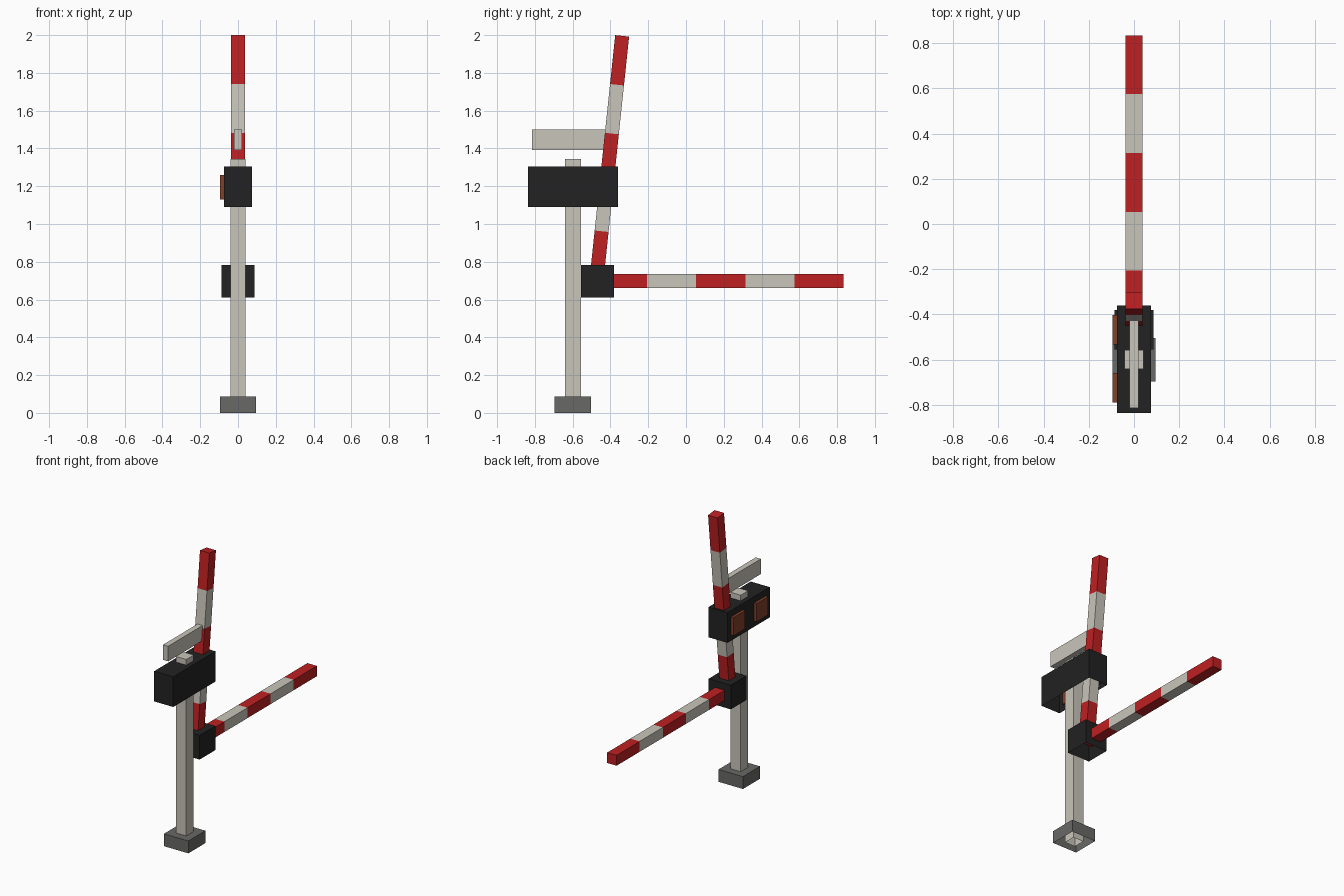
import bpy, bmesh, math
from mathutils import Matrix, Vector

if "Cube" in bpy.data.objects:
    bpy.data.objects.remove(bpy.data.objects["Cube"])


def material(name, rgb):
    m = bpy.data.materials.new(name)
    m.diffuse_color = (*rgb, 1)
    m.use_nodes = True
    m.node_tree.nodes["Principled BSDF"].inputs["Base Color"].default_value = m.diffuse_color
    return m


CREAM = material("cream_paint", (0.58, 0.56, 0.49))
RED = material("red_paint", (0.52, 0.014, 0.016))
BLACK = material("black_metal", (0.016, 0.016, 0.016))
GREY = material("grey_concrete", (0.14, 0.14, 0.135))
BROWN = material("brown_lamp", (0.22, 0.05, 0.022))


def finish(name, bm, mats):
    bmesh.ops.recalc_face_normals(bm, faces=bm.faces)
    mesh = bpy.data.meshes.new(name)
    bm.to_mesh(mesh)
    bm.free()
    for m in mats:
        mesh.materials.append(m)
    obj = bpy.data.objects.new(name, mesh)
    bpy.context.collection.objects.link(obj)
    return obj


def box(name, x, y, z, mat, open_bottom=False):
    """Box between (min, max) pairs, optionally without its underside."""
    bm = bmesh.new()
    size = [b - a for a, b in (x, y, z)]
    mid = Vector([(a + b) / 2 for a, b in (x, y, z)])
    bmesh.ops.create_cube(bm, size=1,
                          matrix=Matrix.Translation(mid) @ Matrix.Diagonal((*size, 1)))
    bmesh.ops.recalc_face_normals(bm, faces=bm.faces)
    if open_bottom:
        under = [f for f in bm.faces if f.normal.z < -0.9]
        bmesh.ops.delete(bm, geom=under, context='FACES_ONLY')
    mesh = bpy.data.meshes.new(name)
    bm.to_mesh(mesh)
    bm.free()
    mesh.materials.append(mat)
    obj = bpy.data.objects.new(name, mesh)
    bpy.context.collection.objects.link(obj)
    return obj


def striped_arm(name, pivot, angle, length=1.3, width=0.074, bands=5):
    """Square bar rising from the pivot, cut into alternating bands."""
    bm = bmesh.new()
    bmesh.ops.create_cube(bm, size=1, matrix=Matrix.Translation((0, 0, length / 2))
                          @ Matrix.Diagonal((width, width, length, 1)))
    step = length / bands
    for i in range(1, bands):
        bmesh.ops.bisect_plane(bm, geom=bm.verts[:] + bm.edges[:] + bm.faces[:],
                               plane_co=(0, 0, i * step), plane_no=(0, 0, 1))
    for f in bm.faces:
        h = min(max(f.calc_center_median().z, 0), length - 0.001)
        f.material_index = int(h / step) % 2
    bm.transform(Matrix.Translation(pivot) @ Matrix.Rotation(-angle, 4, 'X'))
    return finish(name, bm, (RED, CREAM))


# Foot and post
box("base", (-0.096, 0.096), (-0.696, -0.504), (0, 0.088), GREY, True)
box("post", (-0.041, 0.041), (-0.641, -0.557), (0, 1.345), CREAM, True)

# Signal housing with two lamps on its left side
box("signal_housing", (-0.075, 0.075), (-0.836, -0.36), (1.09, 1.305), BLACK, True)
for i, y in enumerate((-0.725, -0.467)):
    box(f"lamp_{i + 1}", (-0.094, -0.06), (y - 0.065, y + 0.065), (1.13, 1.26), BROWN)

# Board above the housing
box("top_board", (-0.02, 0.02), (-0.814, -0.42), (1.392, 1.5), CREAM)

# Gate mechanism with a raised and a lowered arm
box("gate_mechanism", (-0.087, 0.087), (-0.556, -0.38), (0.612, 0.784), BLACK, True)
striped_arm("raised_arm", (0, -0.474, 0.703), math.radians(6))
striped_arm("lowered_arm", (0, -0.466, 0.698), math.radians(90))
